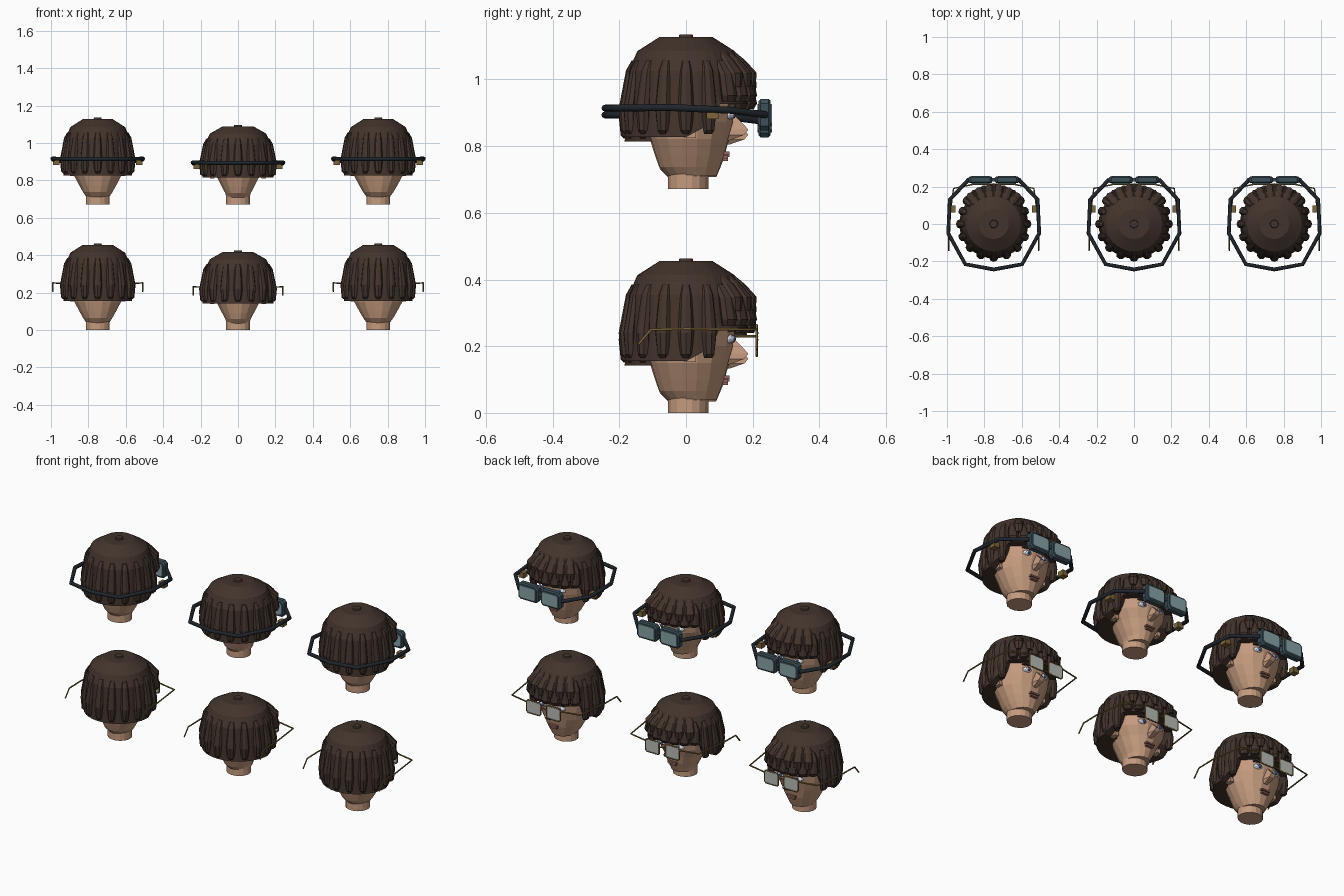
import bpy, bmesh
from math import sin, cos, pi, radians
from mathutils import Vector, Matrix

cube = bpy.data.objects.get("Cube")
if cube:
    bpy.data.objects.remove(cube)


def material(name, r, g, b):
    m = bpy.data.materials.new(name)
    m.use_nodes = True
    m.diffuse_color = (r, g, b, 1)
    m.node_tree.nodes["Principled BSDF"].inputs["Base Color"].default_value = (r, g, b, 1)
    return m


SKIN = material("skin", .56, .33, .21)
LIP = material("lip", .30, .13, .10)
HAIR = material("brown hair", .055, .034, .025)
EYE = material("eye white", .70, .74, .80)
IRIS = material("blue iris", .06, .10, .22)
GOLD = material("old gold", .20, .13, .04)
GLASS = material("pale glass", .48, .50, .46)
SLATE = material("slate goggle frame", .045, .08, .10)
TEAL = material("teal goggle lens", .24, .36, .38)
STRAP = material("black strap", .014, .019, .025)

origin = Vector()        # base of the head being built
zscale = 1.0             # height factor of the head being built


def finish(bm, name, mats, scale=(1, 1, 1), loc=(0, 0, 0)):
    bmesh.ops.recalc_face_normals(bm, faces=bm.faces)
    me = bpy.data.meshes.new(name)
    bm.to_mesh(me)
    bm.free()
    for m in mats:
        me.materials.append(m)
    ob = bpy.data.objects.new(name, me)
    ob.location = origin + Vector(loc)
    ob.scale = scale
    bpy.context.collection.objects.link(ob)
    return ob


def loft(bm, rings):
    """Skin closed rings of points and cap both ends."""
    vs = [[bm.verts.new(p) for p in ring] for ring in rings]
    n = len(vs[0])
    for a, b in zip(vs, vs[1:]):
        for i in range(n):
            j = (i + 1) % n
            bm.faces.new((a[i], a[j], b[j], b[i]))
    bm.faces.new(vs[0])
    bm.faces.new(vs[-1])


def box(bm, center, size, index=0):
    mat = Matrix.Translation(center) @ Matrix.Diagonal((*size, 1))
    made = bmesh.ops.create_cube(bm, size=1, matrix=mat)
    for f in {f for v in made["verts"] for f in v.link_faces}:
        f.material_index = index


def oval(rx, back, front, z, n=16):
    """Egg-shaped ring between a back and a front depth."""
    mid, half = (front + back) / 2, (front - back) / 2
    return [(rx * sin(2 * pi * (i + .5) / n), mid + half * cos(2 * pi * (i + .5) / n), z)
            for i in range(n)]


def tube(name, points, radius, mat, loc, cyclic=False, sides=1):
    cu = bpy.data.curves.new(name, "CURVE")
    cu.dimensions = "3D"
    cu.bevel_depth = radius
    cu.bevel_resolution = sides
    cu.use_fill_caps = True
    sp = cu.splines.new("POLY")
    sp.points.add(len(points) - 1)
    for p, co in zip(sp.points, points):
        p.co = (*co, 1)
    sp.use_cyclic_u = cyclic
    cu.materials.append(mat)
    ob = bpy.data.objects.new(name, cu)
    ob.location = origin + Vector(loc)
    bpy.context.collection.objects.link(ob)


def clipped(cx, cz, w, h, c, y):
    """Rectangle with cut corners, standing at depth y."""
    return [(cx + sx * (w - dx), y, cz + sz * (h - dz)) for sx, sz, dx, dz in (
        (1, 1, 0, c), (1, 1, c, 0), (-1, 1, c, 0), (-1, 1, 0, c),
        (-1, -1, 0, c), (-1, -1, c, 0), (1, -1, c, 0), (1, -1, 0, c))]


def head(jaw):
    bm = bmesh.new()
    loft(bm, [oval(.065, -.055, .068, z) for z in (0, .06)])
    finish(bm, "neck", [SKIN])
    bm = bmesh.new()
    loft(bm, [oval(rx * k, b, f, z) for z, rx, b, f, k in (
        (.038, .062, -.055, .092, 1), (.065, .080, -.080, .103, jaw),
        (.10, .100, -.092, .116, jaw), (.15, .127, -.107, .128, jaw),
        (.20, .142, -.120, .143, 1), (.25, .150, -.135, .150, 1),
        (.32, .145, -.130, .145, 1), (.38, .09, -.09, .09, 1))])
    finish(bm, "head", [SKIN], (1, 1, zscale))

    # Nose wedge, lips and ears
    bm = bmesh.new()
    loft(bm, [[(-w, .11, z), (w, .11, z), (w * .6, y, z), (-w * .6, y, z)]
              for z, w, y in ((.222, .010, .145), (.178, .021, .187),
                              (.162, .024, .175), (.145, .016, .130))])
    finish(bm, "nose", [SKIN], (1, 1, zscale))
    bm = bmesh.new()
    for z, w, y in ((.108, .052, .118), (.096, .042, .114)):
        box(bm, (0, y, z), (w, .024, .009))
    finish(bm, "lips", [LIP], (1, 1, zscale))
    bm = bmesh.new()
    for s in (-1, 1):
        box(bm, (s * .137, .012, .182), (.024, .035, .06))
    finish(bm, "ears", [SKIN], (1, 1, zscale))

    # Eyes and brows
    bm = bmesh.new()
    for s in (-1, 1):
        for x, y, size, index in ((.052, .125, (.027, .022, .015), 0),
                                  (.052, .142, (.010, .008, .011), 1)):
            mat = Matrix.Translation((s * x, y, .222)) @ Matrix.Diagonal((*size, 1))
            made = bmesh.ops.create_icosphere(bm, subdivisions=2, radius=1, matrix=mat)
            for f in {f for v in made["verts"] for f in v.link_faces}:
                f.material_index = index
        box(bm, (s * .054, .136, .248), (.058, .022, .010), 2)
    finish(bm, "eyes_and_brows", [EYE, IRIS, HAIR], (1, 1, zscale))


def hairline(c):
    """Lower edge of the hair; c is 1 at the face and -1 at the nape."""
    if c < 0:
        return .155
    return .155 + .1 * c if c < .5 else .255


def lock(bm, angle, sections):
    """Chunky lock of hair: sections of height, radius, half width, half depth."""
    out, side = Vector((sin(angle), cos(angle), 0)), Vector((cos(angle), -sin(angle), 0))
    loft(bm, [[out * (r + d * cos(pi * k / 4)) + side * w * sin(pi * k / 4) + Vector((0, 0, z))
               for k in range(8)] for z, r, w, d in sections])


def hair(width):
    size = (width, 1, zscale)
    # Cap with a raised edge above the face
    bm = bmesh.new()
    n = 32
    dirs = [(sin(2 * pi * i / n), cos(2 * pi * i / n)) for i in range(n)]
    rings = [[(r * x, r * y, z) for x, y in dirs] for z, r in (
        (.463, .02), (.455, .022), (.455, .08), (.413, .146), (.354, .172), (.27, .178))]
    rings += [[(r * x, r * y, hairline(y)) for x, y in dirs] for r in (.184, .11)]
    loft(bm, rings)
    finish(bm, "hair_cap", [HAIR], size)

    # Ribs round the sides and back
    bm = bmesh.new()
    for i in range(3, 14):
        lock(bm, radians(22.5 * i), ((.385, .155, .012, .008), (.355, .168, .018, .012),
                                     (.24, .182, .024, .020), (.175, .178, .018, .018),
                                     (.165, .174, .013, .012)))
    finish(bm, "hair_locks", [HAIR], size)

    # Two stepped rows of fringe
    bm = bmesh.new()
    for i in range(-3, 4):
        lock(bm, radians(16 * i), ((.385, .150, .018, .015), (.345, .180, .026, .020),
                                   (.28, .193, .027, .020), (.262, .188, .020, .016)))
    for i in range(-3, 3):
        lock(bm, radians(16 * i + 8), ((.412, .135, .015, .012), (.385, .163, .022, .017),
                                       (.348, .193, .026, .021), (.305, .195, .020, .016)))
    finish(bm, "hair_fringe", [HAIR], size)


def glasses(drop):
    loc = (0, 0, -drop)
    bm = bmesh.new()
    for s in (-1, 1):
        tube("glasses_rim", clipped(s * .062, .227, .043, .036, .008, .212),
             .004, GOLD, loc, True)
        loft(bm, [clipped(s * .062, .227, .043, .036, .008, y) for y in (.210, .214)])
        tube("glasses_arm", [(s * .105, .213, .25), (s * .215, .19, .25), (s * .24, 0, .252),
                             (s * .24, -.105, .25), (s * .24, -.142, .206)], .004, GOLD, loc)
    finish(bm, "glasses_lenses", [GLASS], loc=loc)
    tube("glasses_bridge", [(-.02, .212, .235), (0, .214, .24), (.02, .212, .235)],
         .004, GOLD, loc)


def goggles(drop):
    loc = (0, 0, -drop)
    frames, lenses, buckles = bmesh.new(), bmesh.new(), bmesh.new()
    for s in (-1, 1):
        # Chamfered frame with a lens plate on each side
        loft(frames, [clipped(s * .071, .222, .063 - t, .047 - t, .013, y)
                      for y, t in ((.218, .006), (.224, 0), (.248, 0), (.254, .006))])
        for y in (.2165, .2555):
            loft(lenses, [clipped(s * .071, .222, .049, .033, .008, y + d)
                          for d in (-.002, .002)])
        box(buckles, (s * .222, .08, .224), (.034, .036, .030))
    box(frames, (0, .236, .228), (.03, .018, .018))
    finish(frames, "goggle_frames", [SLATE], loc=loc)
    finish(lenses, "goggle_lenses", [TEAL], loc=loc)
    finish(buckles, "strap_buckles", [GOLD], loc=loc)
    # Strap running round the back of the head
    half = [(.132, .240, .222), (.235, .130, .236), (.243, -.05, .244), (.152, -.215, .242)]
    path = half + [(0, -.243, .242)] + [(-x, y, z) for x, y, z in reversed(half)]
    tube("goggle_strap", path, .0105, STRAP, loc, sides=2)


# Three head shapes, each with glasses below and goggles above
for x, zscale, jaw, width in ((-.75, 1, 1, 1), (0, .915, .87, 1.03), (.75, 1, 1.03, 1)):
    for z, eyewear in ((0, glasses), (.672, goggles)):
        origin = Vector((x, 0, z))
        head(jaw)
        hair(width)
        eyewear(.24 * (1 - zscale))
